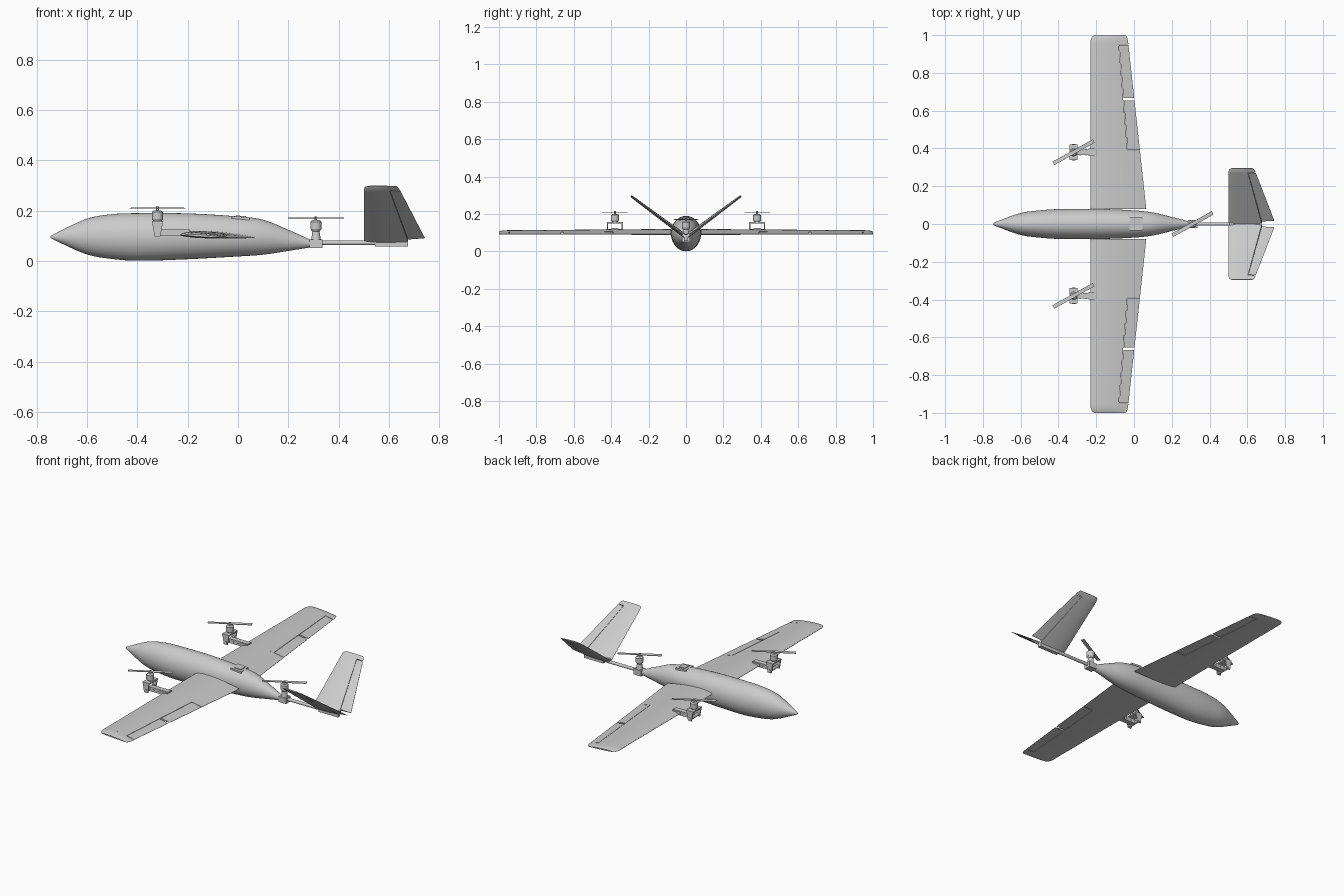
import bpy, bmesh, math
from mathutils import Matrix, Vector

if "Cube" in bpy.data.objects:
    bpy.data.objects.remove(bpy.data.objects["Cube"])

grey = bpy.data.materials.new("matte grey")
grey.use_nodes = True
grey.diffuse_color = (0.6, 0.6, 0.6, 1)
grey.node_tree.nodes["Principled BSDF"].inputs["Base Color"].default_value = (0.6, 0.6, 0.6, 1)


def finish(name, bm, angle=35):
    bmesh.ops.remove_doubles(bm, verts=bm.verts, dist=0.0002)
    bmesh.ops.recalc_face_normals(bm, faces=bm.faces)
    mesh = bpy.data.meshes.new(name)
    bm.to_mesh(mesh)
    bm.free()
    ob = bpy.data.objects.new(name, mesh)
    bpy.context.collection.objects.link(ob)
    mesh.materials.append(grey)
    bpy.ops.object.select_all(action='DESELECT')
    ob.select_set(True)
    bpy.context.view_layer.objects.active = ob
    bpy.ops.object.shade_smooth_by_angle(angle=math.radians(angle))
    return ob


def loft(name, rings, angle=35):
    bm = bmesh.new()
    loops = [[bm.verts.new(p) for p in ring] for ring in rings]
    n = len(loops[0])
    for a, b in zip(loops, loops[1:]):
        for i in range(n):
            j = (i + 1) % n
            bm.faces.new((a[i], a[j], b[j], b[i]))
    bm.faces.new(loops[0])
    bm.faces.new(loops[-1])
    return finish(name, bm, angle)


def box(name, centre, size, turn=Matrix()):
    bm = bmesh.new()
    m = Matrix.Translation(centre) @ turn @ Matrix.Diagonal((*size, 1))
    bmesh.ops.create_cube(bm, size=1, matrix=m)
    return finish(name, bm)


def rod(name, start, end, r1, r2=None, sides=24):
    a, b = Vector(start), Vector(end)
    turn = (b - a).to_track_quat('Z', 'Y').to_matrix().to_4x4()
    bm = bmesh.new()
    bmesh.ops.create_cone(bm, cap_ends=True, segments=sides, radius1=r1,
                          radius2=r1 if r2 is None else r2, depth=(b - a).length,
                          matrix=Matrix.Translation((a + b) / 2) @ turn)
    return finish(name, bm)


def spline(xs, ys, x):
    # smooth curve through unevenly spaced stations
    k = max(i for i in range(len(xs) - 1) if xs[i] <= x)
    def slope(i):
        lo, hi = max(i - 1, 0), min(i + 1, len(xs) - 1)
        return (ys[hi] - ys[lo]) / (xs[hi] - xs[lo])
    h = xs[k + 1] - xs[k]
    t = (x - xs[k]) / h
    return ((2*t**3 - 3*t*t + 1) * ys[k] + (t**3 - 2*t*t + t) * h * slope(k)
            + (3*t*t - 2*t**3) * ys[k + 1] + (t**3 - t*t) * h * slope(k + 1))


# Fuselage: elliptical rings following top, bottom and side outlines
st = [-.745, -.73, -.6, -.5, -.4, -.2, 0, .1, .2, .3]
top = [.099, .108, .168, .186, .19, .189, .177, .164, .124, .079]
bot = [.091, .083, .026, .008, .001, .007, .018, .025, .04, .056]
wid = [.004, .012, .058, .072, .079, .08, .072, .061, .037, .012]
rings = []
for i in range(61):
    x = st[0] + (st[-1] - st[0]) * i / 60
    t, b, w = (spline(st, c, x) for c in (top, bot, wid))
    rings.append([(x, w * math.cos(a), (t + b) / 2 + (t - b) / 2 * math.sin(a))
                  for a in (math.tau * k / 40 for k in range(40))])
loft("fuselage", rings, 60)

# Roof module
box("roof_module", (.01, 0, .169), (.07, .07, .014), Matrix.Rotation(.07, 4, 'Y'))
box("roof_module_cap", (.012, 0, .177), (.04, .04, .005), Matrix.Rotation(.07, 4, 'Y'))


def panel(name, side, stations, f0, f1, tilt, base, drop, up, down):
    # airfoil slice; stations hold span, leading x, trailing x, thickness scale
    steps = [f0 + (f1 - f0) * (1 - math.cos(math.pi * k / 14)) / 2 for k in range(15)]
    c, s = math.cos(tilt), math.sin(tilt)
    rings = []
    for span, lead, trail, thick in stations:
        chord = trail - lead
        outline = [(f, up) for f in steps] + [(f, -down) for f in reversed(steps)]
        ring = []
        for f, height in outline:
            bulge = 2.6 * math.sqrt(f) * (1 - f) + .06 * f
            n = height * bulge * chord * thick - drop * f
            ring.append((lead + f * chord, side * (span * c - n * s), base + span * s + n * c))
        rings.append(ring)
    loft(name, rings, 30)


def wing_at(y, thick=1):
    return (y, -.23, .065 - .1 * (y - .08) / .92, thick)


def fin_at(s, thick=1):
    return (s, .5, .745 - .31 * (s - .015), thick)


def motor(name, x, y, z):
    # can motor with shaft and two-blade propeller; z is the motor foot
    rod(name + "_motor_base", (x, y, z), (x, y, z + .01), .015, .021)
    rod(name + "_motor_can", (x, y, z + .01), (x, y, z + .038), .022)
    rod(name + "_motor_top", (x, y, z + .038), (x, y, z + .045), .022, .015)
    rod(name + "_shaft", (x, y, z + .04), (x, y, z + .06), .005, sides=12)
    for end in (-1, 1):
        turn = Matrix.Rotation(math.radians(29), 4, 'Z') @ Matrix.Rotation(end * .08, 4, 'X')
        centre = Vector((x, y, z + .054)) + turn @ Vector((end * .061, 0, 0))
        box(name + "_propeller_blade", centre, (.122, .02, .003), turn)


section = (0, .103, .011, .068, .03)
tilt = math.atan2(.212, .285)
for side, word in ((1, "left"), (-1, "right")):
    # Wing panels with separate ailerons
    gap = .003
    panel(word + "_inner_wing", side, [wing_at(.08), wing_at(.39)], 0, 1, *section)
    panel(word + "_outer_wing", side, [wing_at(.39), wing_at(.95)], 0, .745, *section)
    panel(word + "_inner_aileron", side, [wing_at(.39 + gap), wing_at(.655)], .755, 1, *section)
    panel(word + "_outer_aileron", side, [wing_at(.668), wing_at(.95 - gap)], .755, 1, *section)
    panel(word + "_wing_tip", side, [wing_at(.95), wing_at(.97), (.99, -.223, -.037, .8),
                                     (1, -.21, -.045, .5)], 0, 1, *section)

    # V tail with separate ruddervators
    shape = (tilt, .078, 0, .045, .045)
    end = .355
    panel(word + "_tail_fin", side, [fin_at(.008), fin_at(end - .015)], 0, .715, *shape)
    panel(word + "_ruddervator", side, [fin_at(.022), fin_at(end - .018)], .725, 1, *shape)
    panel(word + "_tail_tip", side, [fin_at(end - .015), (end + .005, .503, .636, .9),
                                     (end + .013, .515, .628, .5)], 0, 1, *shape)

    # Tilting front motor on its arm
    y = side * .38
    box(word + "_motor_arm", (-.255, y, .112), (.13, .03, .025))
    box(word + "_arm_foot", (-.215, y, .112), (.05, .04, .02))
    rod(word + "_tilt_shaft", (-.32, y - .044, .11), (-.32, y + .044, .11), .009)
    for edge in (-1, 1):
        cy = y + edge * .039
        rings = [[(-.32 + sx * hw, cy + sy * .003, z) for sx, sy in
                  ((-1, -1), (1, -1), (1, 1), (-1, 1))]
                 for z, hw in ((.098, .012), (.118, .015), (.156, .022))]
        loft(word + "_bracket_cheek", rings)
        for bx in (-.285, -.255, -.23):
            by = y + edge * .015
            rod(word + "_arm_bolt", (bx, by, .112), (bx, by + edge * .003, .112), .003, sides=8)
    box(word + "_bracket_bridge", (-.32, y, .154), (.044, .084, .008))
    motor(word, -.32, y, .156)

# Tail boom, fin saddle and rear motor
rod("tail_boom", (.28, 0, .072), (.675, 0, .072), .009)
box("fin_saddle", (.61, 0, .072), (.13, .022, .03))
box("fin_seat", (.59, 0, .085), (.17, .014, .012))
box("rear_motor_clamp", (.31, 0, .068), (.05, .042, .034))
rod("rear_motor_post", (.31, 0, .08), (.31, 0, .118), .02, .014)
motor("rear", .31, 0, .117)
